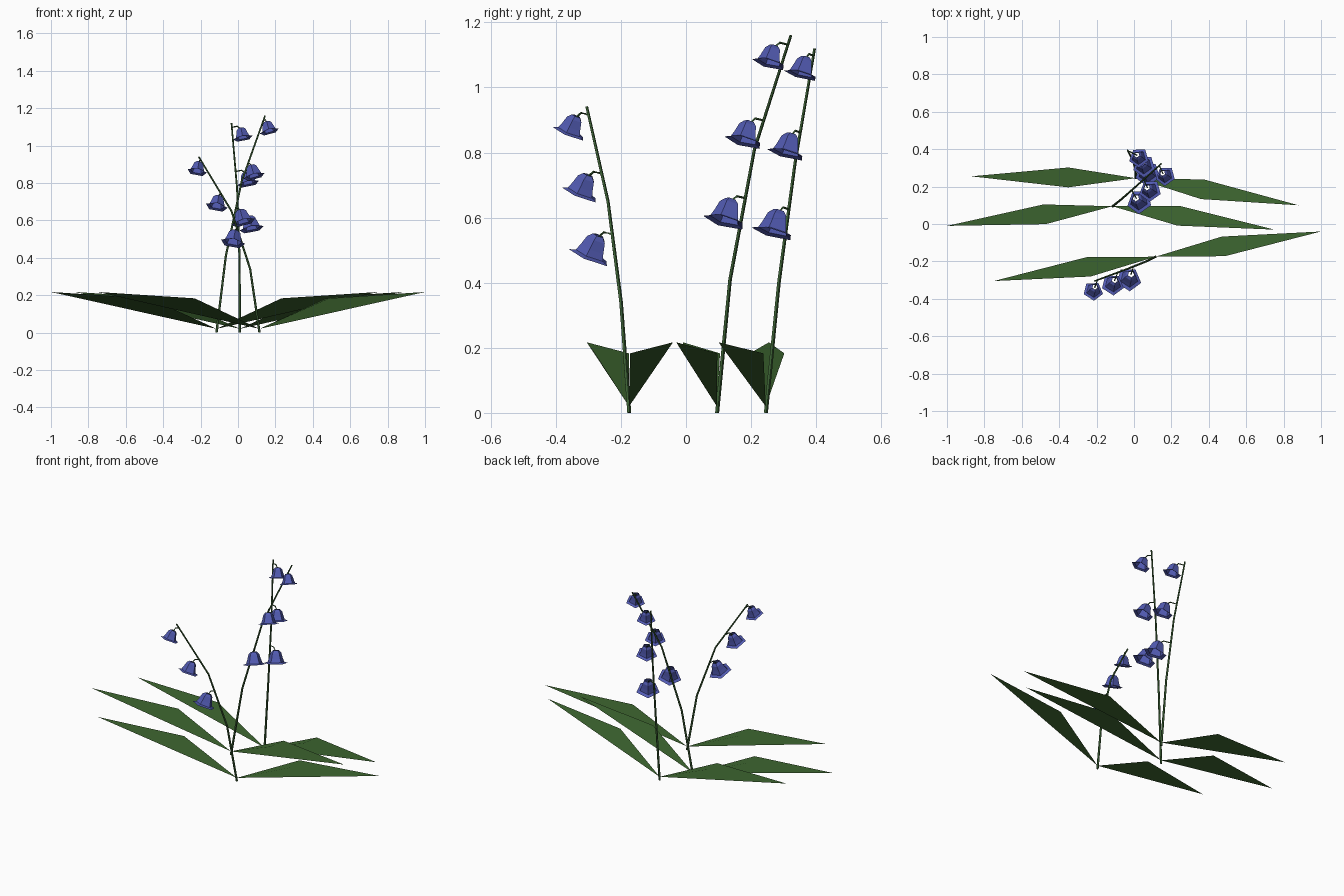
import bpy, math
from mathutils import Vector

if "Cube" in bpy.data.objects:
    bpy.data.objects.remove(bpy.data.objects["Cube"])


def material(name, rgb):
    m = bpy.data.materials.new(name)
    m.diffuse_color = (*rgb, 1)
    m.use_nodes = True
    m.node_tree.nodes["Principled BSDF"].inputs["Base Color"].default_value = m.diffuse_color
    return m


LEAF = material("leaf_green", (0.048, 0.135, 0.030))
STEM = material("stem_green", (0.045, 0.120, 0.035))
BELL = material("bell_blue", (0.085, 0.105, 0.45))


def mesh_object(name, verts, faces, mat):
    me = bpy.data.meshes.new(name)
    me.from_pydata([tuple(v) for v in verts], [], faces)
    me.materials.append(mat)
    ob = bpy.data.objects.new(name, me)
    bpy.context.collection.objects.link(ob)
    return ob


def tube(name, pts, r0, r1, sides=5):
    """Tapered low-poly tube along a path."""
    pts = [Vector(p) for p in pts]
    verts, faces, n = [], [], len(pts)
    for i, p in enumerate(pts):
        d = (pts[min(i + 1, n - 1)] - pts[max(i - 1, 0)]).normalized()
        u = d.cross(Vector((0.31, 0.95, 0.02))).normalized()
        v = d.cross(u)
        r = r0 + (r1 - r0) * i / (n - 1)
        for k in range(sides):
            a = 2 * math.pi * k / sides
            q = p + (u * math.cos(a) + v * math.sin(a)) * r
            q.z = max(q.z, 0)
            verts.append(q)
    for i in range(n - 1):
        for k in range(sides):
            a, b = i * sides + k, i * sides + (k + 1) % sides
            faces.append((a, b, b + sides, a + sides))
    faces.append(tuple(reversed(range(sides))))
    faces.append(tuple(range((n - 1) * sides, n * sides)))
    return mesh_object(name, verts, faces, STEM)


def bell(name, crown, axis, s, sides=5):
    """Bell with a wide flat brim, open at the crown and at the mouth."""
    profile = [(0.0, 0.018), (0.014, 0.032), (0.045, 0.041), (0.066, 0.049), (0.073, 0.069)]
    u = axis.cross(Vector((0, 1, 0))).normalized()
    v = axis.cross(u)
    verts, faces = [], []
    for t, r in profile:
        for k in range(sides):
            a = 2 * math.pi * k / sides + 0.3
            verts.append(crown + axis * t * s + (u * math.cos(a) + v * math.sin(a)) * r * s)
    for i in range(len(profile) - 1):
        for k in range(sides):
            a, b = i * sides + k, i * sides + (k + 1) % sides
            faces.append((a, b, b + sides, a + sides))
    return mesh_object(name, verts, faces, BELL)


def leaf(name, base, tip):
    """Blade with an arched top and a straight keel below, evenly shaded per side."""
    b, t = Vector((*base, 0.02)), Vector((*tip, 0.217))
    mid = b.lerp(t, 0.41)
    mid.z = 0.183
    d = t - b
    side = Vector((-d.y, d.x, 0)).normalized() * 0.053
    up = d.cross(side).normalized()
    verts = [b, mid - side, t, mid + side]
    ob = mesh_object(name, verts + verts,
                     [(0, 1, 3), (1, 2, 3), (4, 6, 5), (4, 7, 6)], LEAF)
    ob.data.normals_split_custom_set([tuple(up)] * 6 + [tuple(-up)] * 6)
    return ob


def on_path(pts, z):
    """Point of the stem at a given height."""
    for p, q in zip(pts, pts[1:]):
        if z <= q[2]:
            return Vector(p).lerp(Vector(q), (z - p[2]) / (q[2] - p[2]))
    return Vector(pts[-1])


# Each plant: stem path, leaf tips, mouth direction, bell centres (top to bottom)
plants = {
    "front": ([(0.115, -0.175, 0), (0.065, -0.20, 0.34), (-0.035, -0.24, 0.65), (-0.21, -0.305, 0.94)],
              [(1.0, -0.04), (-0.75, -0.305)], (-0.18, -0.40, -1),
              [(-0.215, -0.35, 0.88), (-0.11, -0.315, 0.695), (-0.023, -0.285, 0.505)]),
    "middle": ([(-0.115, 0.095, 0), (-0.065, 0.135, 0.41), (0.02, 0.21, 0.81), (0.145, 0.322, 1.16)],
               [(-1.0, -0.01), (0.75, -0.03)], (0.27, -0.28, -1),
               [(0.162, 0.262, 1.095), (0.08, 0.185, 0.858), (0.022, 0.127, 0.615)]),
    "back": ([(0.01, 0.245, 0), (0.008, 0.285, 0.40), (-0.005, 0.335, 0.77), (-0.035, 0.395, 1.12)],
             [(-0.87, 0.255), (0.88, 0.10)], (0.20, -0.27, -1),
             [(0.022, 0.36, 1.06), (0.05, 0.315, 0.82), (0.068, 0.275, 0.58)]),
}

for label, (path, tips, mouth, centres) in plants.items():
    tube(f"{label}_stem", path, 0.0068, 0.0045)
    for i, tip in enumerate(tips):
        leaf(f"{label}_leaf_{i + 1}", path[0][:2], tip)
    axis = Vector(mouth).normalized()
    for i, c in enumerate(centres):
        s = 0.8 + 0.1 * i
        crown = Vector(c) - axis * 0.044 * s
        bell(f"{label}_bell_{i + 1}", crown, axis, s)
        # Short arched stalk from the stem to the crown
        root = on_path(path, crown.z + 0.004)
        arch = root.lerp(crown, 0.6)
        arch.z = crown.z + 0.010
        tube(f"{label}_stalk_{i + 1}", [root, arch, crown + axis * 0.008], 0.0035, 0.0035, 4)
